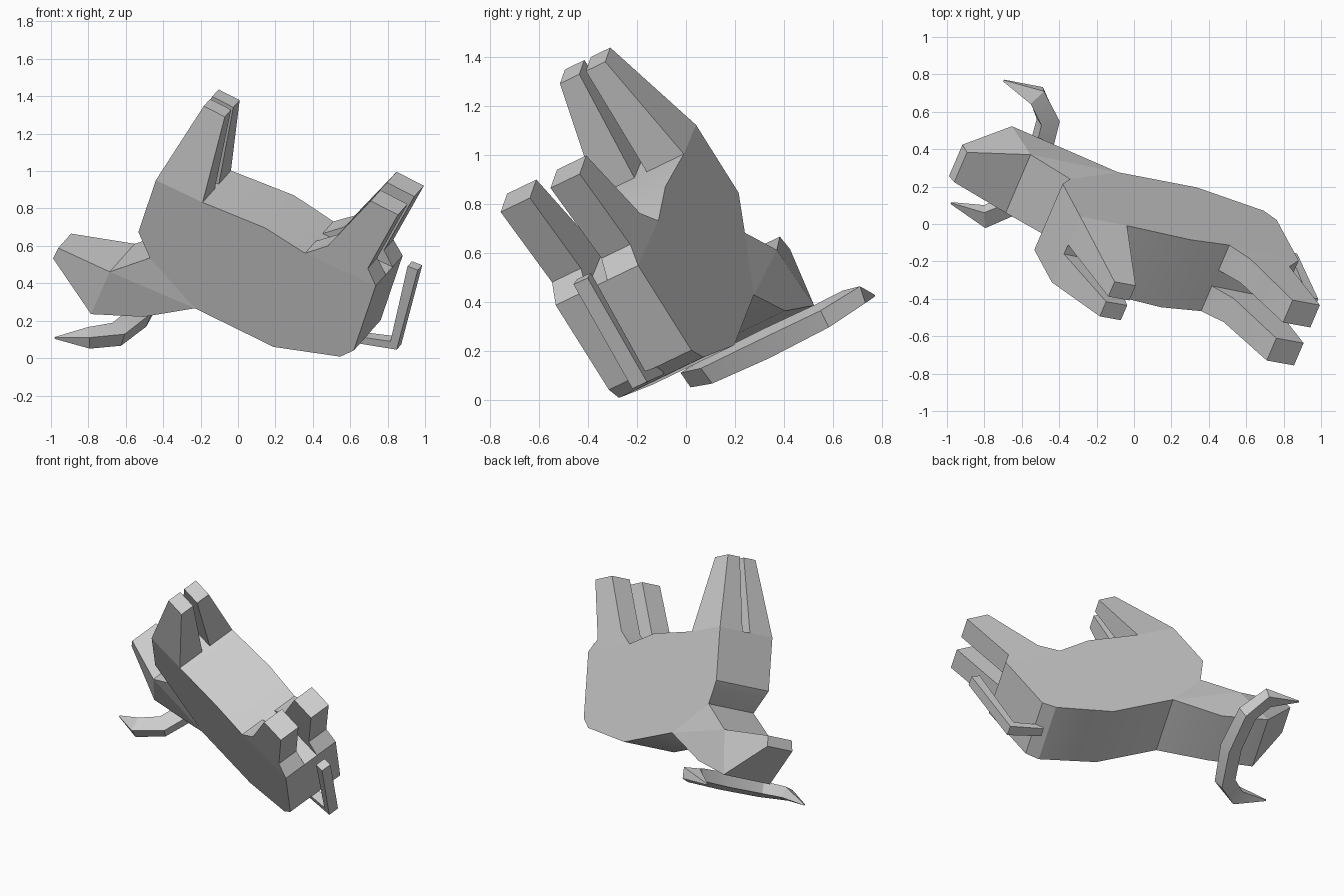
import bpy, bmesh, math
from mathutils import Matrix, Vector

cube = bpy.data.objects.get("Cube")
if cube:
    bpy.data.objects.remove(cube, do_unlink=True)

hide = bpy.data.materials.new("grey_hide")
hide.use_nodes = True
GREY = (0.6, 0.6, 0.6, 1)
hide.diffuse_color = GREY
hide.node_tree.nodes["Principled BSDF"].inputs["Base Color"].default_value = GREY

# Animal frame: forward, left, up; the whole animal lies tumbled on its back
forward = Vector((-0.878, 0.159, 0.451)).normalized()
left = Vector((0.36, 0.84, 0.405))
left = (left - forward * left.dot(forward)).normalized()
up = forward.cross(left)
POSE = Matrix((forward, left, up)).transposed().to_4x4()
POSE.translation = left * 0.175 - up * 1.27


def finish(name, bm):
    bmesh.ops.recalc_face_normals(bm, faces=bm.faces)
    mesh = bpy.data.meshes.new(name)
    bm.to_mesh(mesh)
    bm.free()
    mesh.transform(POSE)
    mesh.materials.append(hide)
    obj = bpy.data.objects.new(name, mesh)
    bpy.context.collection.objects.link(obj)
    bpy.ops.object.select_all(action='DESELECT')
    obj.select_set(True)
    bpy.context.view_layer.objects.active = obj
    bpy.ops.object.shade_smooth_by_angle(angle=math.radians(30))


def slab(name, outline):
    """Side outline of (forward, height, one side, other side) points."""
    bm = bmesh.new()
    a = [bm.verts.new((f, s, h)) for f, h, s, t in outline]
    b = [bm.verts.new((f, t, h)) for f, h, s, t in outline]
    bm.faces.new(a)
    bm.faces.new(b[::-1])
    for i in range(len(a)):
        j = (i + 1) % len(a)
        bm.faces.new((a[i], b[i], b[j], a[j]))
    finish(name, bm)


def centred(name, outline):
    slab(name, [(f, h, -w, w) for f, h, w in outline])


def sweep(name, path, ref):
    """Four-sided tube through (point, half width, half thickness) stations."""
    bm = bmesh.new()
    pts = [Vector(p) for p, w, t in path]
    rings = []
    for i, (p, w, t) in enumerate(path):
        before, after = pts[max(i - 1, 0)], pts[min(i + 1, len(pts) - 1)]
        along = (pts[i] - before).normalized() + (after - pts[i]).normalized()
        side = along.cross(Vector(ref)).normalized()
        top = side.cross(along).normalized()
        rings.append([bm.verts.new(pts[i] + side * w * x + top * t * y)
                      for x, y in ((1, 1), (-1, 1), (-1, -1), (1, -1))])
    for r, q in zip(rings, rings[1:]):
        for k in range(4):
            m = (k + 1) % 4
            bm.faces.new((r[k], r[m], q[m], q[k]))
    bm.faces.new(rings[0])
    bm.faces.new(rings[-1][::-1])
    finish(name, bm)


# Trunk
centred("body", [
    (0.484, 0.48, 0.21), (0.116, 0.44, 0.215), (-0.136, 0.47, 0.21),
    (-0.557, 0.456, 0.2), (-0.575, 0.88, 0.2), (-0.52, 0.95, 0.205),
    (-0.162, 1.09, 0.2), (0.313, 1.10, 0.2), (0.645, 0.96, 0.18),
    (0.75, 0.83, 0.21), (0.765, 0.49, 0.21)])

# Neck: throat wedge below, crest above
centred("throat", [(0.313, 1.10, 0.2), (0.82, 1.15, 0.185), (0.645, 0.96, 0.18)])
centred("neck_crest", [(0.313, 1.10, 0.2), (0.56, 1.31, 0.175),
                       (0.83, 1.44, 0.185), (0.82, 1.15, 0.185)])

# Wedge head tapering to the muzzle
centred("head", [(0.82, 1.15, 0.185), (0.83, 1.44, 0.185),
                 (1.15, 1.29, 0.1), (1.145, 1.22, 0.095)])

# Legs
for side, s in (("left", 1), ("right", -1)):
    slab(side + "_front_leg", [
        (0.562, 0, 0.016 * s, 0.11 * s), (0.69, 0, 0.016 * s, 0.11 * s),
        (0.765, 0.49, 0.03 * s, 0.21 * s), (0.484, 0.48, 0.03 * s, 0.21 * s)])
    slab(side + "_hind_leg", [
        (-0.136, 0.47, 0.05 * s, 0.21 * s), (-0.234, 0.37, 0.05 * s, 0.2 * s),
        (-0.36, 0, 0.05 * s, 0.192 * s), (-0.526, 0, 0.05 * s, 0.192 * s),
        (-0.48, 0.387, 0.05 * s, 0.19 * s), (-0.557, 0.456, 0.05 * s, 0.2 * s)])

# Horns: one bowed bar across the crest, mirrored to both tips
half = [((0.926, 0.39, 1.55), 0.004, 0.004), ((0.755, 0.385, 1.455), 0.05, 0.036),
        ((0.645, 0.265, 1.43), 0.052, 0.04)]
other = [((f, -l, h), w, t) for (f, l, h), w, t in reversed(half)]
sweep("horns", half + [((0.61, 0, 1.42), 0.05, 0.045)] + other, (0, 0, 1))

# Tail
sweep("tail", [((-0.54, 0, 0.915), 0.02, 0.03), ((-0.735, 0, 0.84), 0.028, 0.035),
               ((-0.675, 0.01, 0.36), 0.03, 0.034)], (0, 1, 0))
